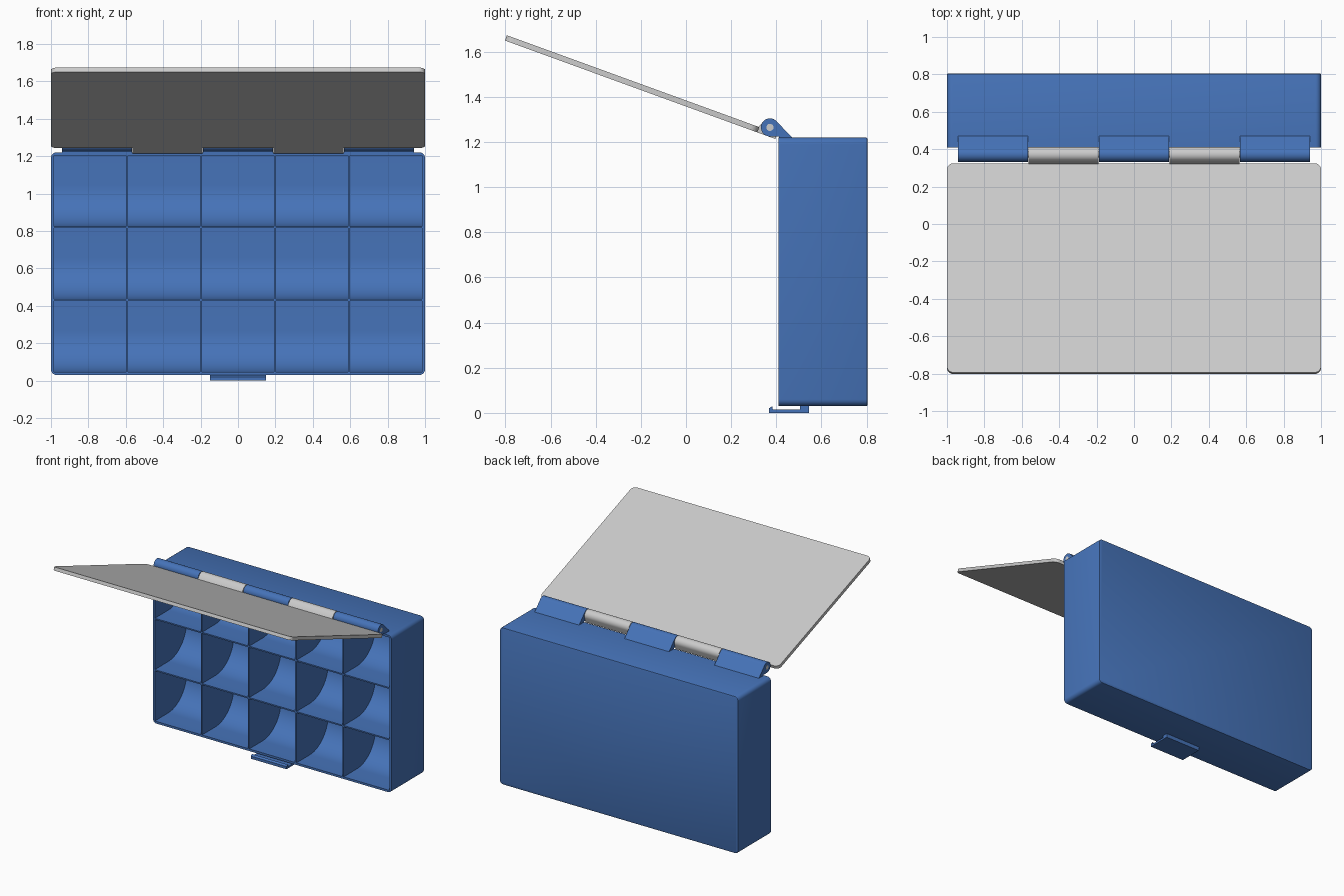
import bpy, bmesh, math
from mathutils import Vector, Matrix

if "Cube" in bpy.data.objects:
    bpy.data.objects.remove(bpy.data.objects["Cube"])

blue = bpy.data.materials.new("blue_plastic")
blue.diffuse_color = (0.06, 0.17, 0.48, 1)
blue.use_nodes = True
blue.node_tree.nodes["Principled BSDF"].inputs["Base Color"].default_value = blue.diffuse_color

HINGE = Vector((0, 0.372, 1.265))
R = 0.04
OPEN = math.radians(20)


def extrude(bm, pts, vec):
    """Closed prism from a planar outline."""
    f = bm.faces.new([bm.verts.new(p) for p in pts])
    ext = bmesh.ops.extrude_face_region(bm, geom=[f], use_keep_orig=True)
    vs = [g for g in ext["geom"] if isinstance(g, bmesh.types.BMVert)]
    bmesh.ops.translate(bm, verts=vs, vec=vec)


def arc(cx, cy, r, a0, a1, n):
    return [(cx + r * math.cos(math.radians(a0 + (a1 - a0) * i / n)),
             cy + r * math.sin(math.radians(a0 + (a1 - a0) * i / n))) for i in range(n + 1)]


def rounded(x0, x1, y0, y1, r, n=6):
    return (arc(x1 - r, y1 - r, r, 0, 90, n) + arc(x0 + r, y1 - r, r, 90, 180, n)
            + arc(x0 + r, y0 + r, r, 180, 270, n) + arc(x1 - r, y0 + r, r, 270, 360, n))


def finish(name, bm, mat=None):
    bmesh.ops.recalc_face_normals(bm, faces=bm.faces[:])
    me = bpy.data.meshes.new(name)
    bm.to_mesh(me)
    bm.free()
    ob = bpy.data.objects.new(name, me)
    bpy.context.collection.objects.link(ob)
    if mat:
        me.materials.append(mat)
    return ob


def smooth(ob):
    bpy.ops.object.select_all(action='DESELECT')
    ob.select_set(True)
    bpy.context.view_layer.objects.active = ob
    bpy.ops.object.shade_smooth_by_angle(angle=math.radians(30))


def yz_prisms(name, profile, spans, mat=None):
    bm = bmesh.new()
    for x0, x1 in spans:
        extrude(bm, [(x0, y, z) for y, z in profile], (x1 - x0, 0, 0))
    return finish(name, bm, mat)


# Box body with rounded corners and a softened back edge
bm = bmesh.new()
extrude(bm, [(x, 0.41, z) for x, z in rounded(-1, 1, 0.03, 1.22, 0.03)], (0, 0.395, 0))
back = [e for e in bm.edges if all(v.co.y > 0.8 for v in e.verts)]
bmesh.ops.bevel(bm, geom=back, offset=0.008, segments=2, profile=0.5, affect='EDGES')
body = finish("box_body", bm, blue)

# Fifteen compartments, each scooped between its floor and lower wall
bm = bmesh.new()
wall, rib, scoop = 0.016, 0.01, 0.22
w = (2 - 2 * wall - 4 * rib) / 5
h = (1.19 - 2 * wall - 2 * rib) / 3
for i in range(5):
    for j in range(3):
        x = -1 + wall + i * (w + rib)
        z = 0.03 + wall + j * (h + rib)
        profile = ([(0.35, z)] + arc(0.79 - scoop, z + scoop, scoop, -90, 0, 14)
                   + [(0.79, z + h), (0.35, z + h)])
        extrude(bm, [(x, py, pz) for py, pz in profile], (w, 0, 0))
cutter = finish("compartment_cutter", bm, blue)
cutter.hide_render = True
mod = body.modifiers.new("compartments", 'BOOLEAN')
mod.operation, mod.solver, mod.object = 'DIFFERENCE', 'EXACT', cutter
bpy.context.view_layer.objects.active = body
bpy.ops.object.modifier_apply(modifier=mod.name)
bpy.data.objects.remove(cutter)
smooth(body)

# Box hinge knuckles: round barrel with a sloping foot
profile = arc(HINGE.y, HINGE.z, R, 45, 270, 20) + [(0.412, 1.225), (0.412, 1.218), (0.472, 1.218)]
smooth(yz_prisms("box_hinge_knuckles", profile,
                 [(-0.94, -0.567), (-0.187, 0.187), (0.567, 0.94)], blue))

# Lid parts are modelled flat around the hinge axis, then swung open
swing = Matrix.Translation(HINGE) @ Matrix.Rotation(-OPEN, 4, 'X')
bm = bmesh.new()
extrude(bm, [(x, y, -R) for x, y in rounded(-1, 1, -1.235, -0.045, 0.035)], (0, 0, 0.025))
lid = finish("lid_panel", bm)

profile = arc(0, 0, R, 0, 150, 16) + [(-0.048, -0.015), (-0.048, -R), (R, -R)]
knuckles = yz_prisms("lid_hinge_knuckles", profile, [(-0.563, -0.191), (0.191, 0.563)])
for ob in (lid, knuckles):
    ob.matrix_world = swing
    smooth(ob)

# Hinge pin
bpy.ops.mesh.primitive_cylinder_add(vertices=24, radius=0.016, depth=1.882,
                                    location=HINGE, rotation=(0, math.pi / 2, 0))
pin = bpy.context.object
pin.name = "hinge_pin"
smooth(pin)

# Latch: plate under the box with a rear mount and a front hook
profile = [(0.367, 0), (0.545, 0), (0.545, 0.031), (0.505, 0.031), (0.505, 0.014),
           (0.385, 0.014), (0.382, 0.03), (0.367, 0.02)]
yz_prisms("latch", profile, [(-0.15, 0.15)], blue)
